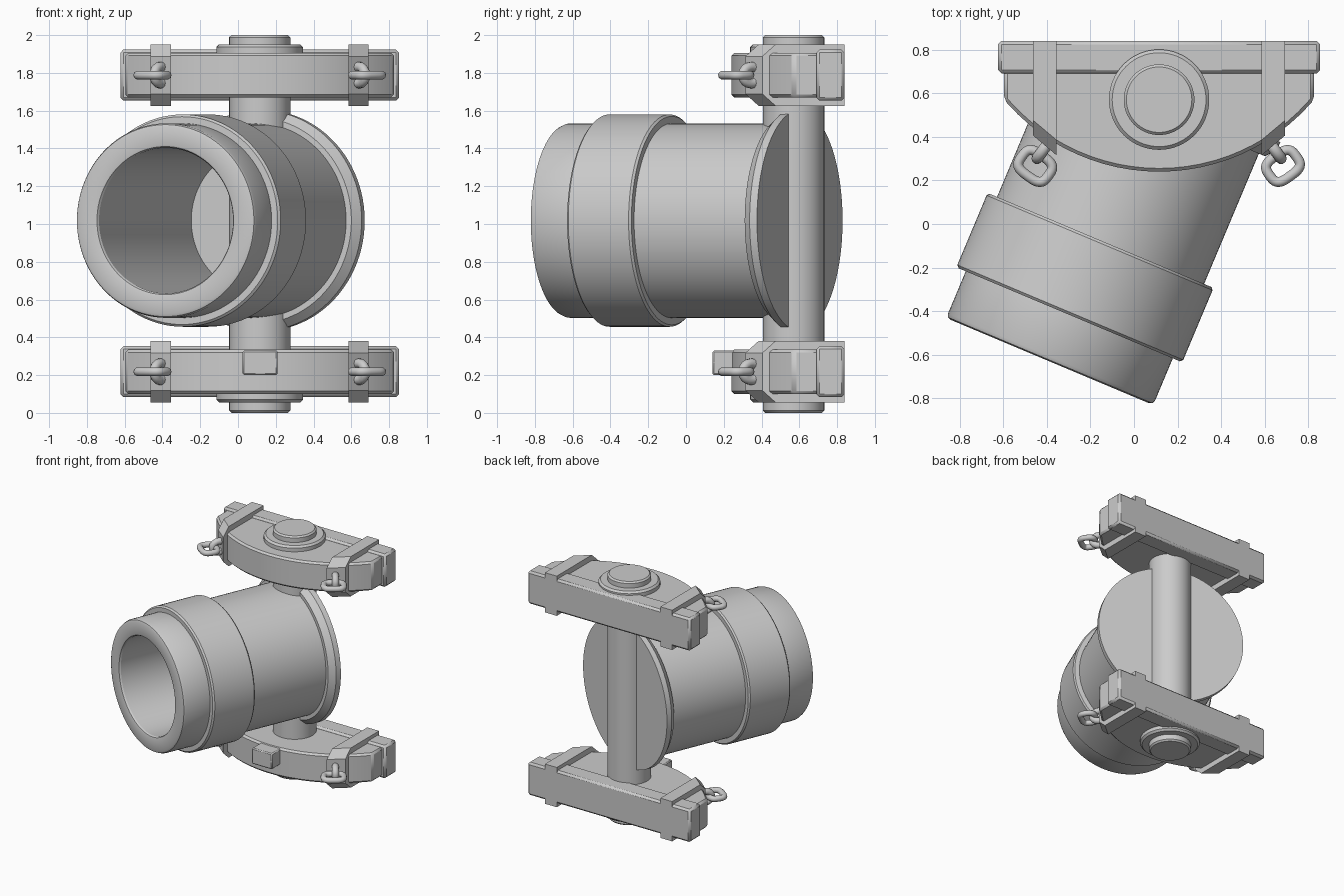
import bpy, bmesh, math
from mathutils import Matrix, Vector

if "Cube" in bpy.data.objects:
    bpy.data.objects.remove(bpy.data.objects["Cube"])

PX, PY, MID = 0.115, 0.57, 1.003      # hinge pin position, mid height
H = 0.785                             # bracket height above/below the middle
TILT = math.radians(22.8)             # barrel yaw


def finish(bm, name, bevel=0.0, angle=30):
    bmesh.ops.recalc_face_normals(bm, faces=bm.faces)
    me = bpy.data.meshes.new(name)
    bm.to_mesh(me)
    bm.free()
    ob = bpy.data.objects.new(name, me)
    bpy.context.collection.objects.link(ob)
    bpy.ops.object.select_all(action='DESELECT')
    bpy.context.view_layer.objects.active = ob
    ob.select_set(True)
    if bevel:
        m = ob.modifiers.new("bevel", 'BEVEL')
        m.width, m.segments, m.limit_method = bevel, 1, 'ANGLE'
        m.angle_limit = math.radians(40)
    bpy.ops.object.shade_smooth_by_angle(angle=math.radians(angle))
    return ob


def lathe(name, profile, matrix, n=96):
    """Revolve (radius, height) points around local z."""
    bm = bmesh.new()
    vs = [bm.verts.new((r, 0, h)) for r, h in profile]
    es = [bm.edges.new(p) for p in zip(vs, vs[1:])]
    bmesh.ops.spin(bm, geom=vs + es, cent=(0, 0, 0), axis=(0, 0, 1),
                   angle=2 * math.pi, steps=n)
    bmesh.ops.remove_doubles(bm, verts=bm.verts, dist=1e-5)
    bm.transform(matrix)
    return finish(bm, name)


def prism(name, outline, depth, bevel=0.0):
    """Extrude a list of 3D outline points along the depth vector."""
    bm = bmesh.new()
    f = bm.faces.new([bm.verts.new(p) for p in outline])
    ext = bmesh.ops.extrude_face_region(bm, geom=[f])
    bmesh.ops.translate(bm, vec=Vector(depth),
                        verts=[v for v in ext['geom'] if isinstance(v, bmesh.types.BMVert)])
    return finish(bm, name, bevel)


def box(name, x0, x1, y0, y1, z0, z1, bevel=0.0):
    return prism(name, [(x0, y0, z0), (x1, y0, z0), (x1, y1, z0), (x0, y1, z0)],
                 (0, 0, z1 - z0), bevel)


def tube_loop(name, pts, radius, matrix):
    """Closed round wire through the points."""
    cu = bpy.data.curves.new(name, 'CURVE')
    cu.dimensions, cu.bevel_depth, cu.bevel_resolution = '3D', radius, 3
    sp = cu.splines.new('POLY')
    sp.points.add(len(pts) - 1)
    for p, c in zip(sp.points, pts):
        p.co = (*(matrix @ Vector(c)), 1)
    sp.use_cyclic_u = True
    ob = bpy.data.objects.new(name, cu)
    bpy.context.collection.objects.link(ob)
    bpy.ops.object.select_all(action='DESELECT')
    bpy.context.view_layer.objects.active = ob
    ob.select_set(True)
    bpy.ops.object.convert(target='MESH')
    bpy.ops.object.shade_smooth_by_angle(angle=math.radians(50))


# Barrel: bore, front collar, raised band, body, rear flange
barrel = [(0, 1.275), (.385, 1.275), (.385, .015), (.392, .003), (.40, 0), (.493, 0),
          (.508, .006), (.515, .022), (.515, .232), (.55, .232), (.562, .244),
          (.562, .59), (.552, .602), (.515, .602), (.515, 1.25), (.545, 1.25),
          (.585, 1.295), (.585, 1.337), (0, 1.337)]
axis = Vector((math.sin(TILT), math.cos(TILT), 0))
start = Vector((PX + .003, PY, 1.018)) - axis * 1.302
lathe("barrel", barrel, Matrix.Translation(start)
      @ axis.to_track_quat('Z', 'Y').to_matrix().to_4x4())

# Hinge pin through both brackets
lathe("hinge_pin", [(0, 0), (.15, 0), (.162, .012), (.162, 1.988), (.15, 2), (0, 2)],
      Matrix.Translation((PX, PY, 0)), 64)

# Bracket plate outline: straight sides and a curved front
R, CY = 0.93, 1.17
arc = [math.radians(a) for a in range(-48, 49, 4)]
plate = [(-.71, .72), (-.71, .57)] + \
        [(R * math.sin(a), CY - R * math.cos(a)) for a in arc] + [(.71, .57), (.71, .72)]

for side, s in (("top", 1), ("bottom", -1)):
    zc = MID + s * H
    prism(side + "_plate", [(PX + x, y, zc - .118) for x, y in plate], (0, 0, .236), .015)
    # Rear rail, bevelled on its front edges only
    z0, z1 = zc - .135, zc + .135
    box(side + "_rail", PX - .738, PX + .738, .69, .84, z0, z1, .016)
    # Washer around the pin end
    lathe(side + "_washer", [(0, .10), (.23, .10), (.23, .148), (.215, .163), (0, .163)],
          Matrix.Translation((PX, PY, zc)) @ Matrix.Diagonal((1, 1, s, 1)), 64)
    for hand, k in (("left", -1), ("right", 1)):
        # Strap wrapped round the plate, front end slanted along the curve
        prof = [(.84, .163), (.385, .163), (.315, .10), (.315, -.10), (.385, -.163), (.84, -.163)]
        bm = bmesh.new()
        loops = []
        for dx, push in ((.47, 0), (.577, .09)):
            loops.append([bm.verts.new((PX + k * dx, y + (push if y < .8 else 0), zc + z))
                          for y, z in prof])
            bm.faces.new(loops[-1])
        for i in range(6):
            j = (i + 1) % 6
            bm.faces.new((loops[0][i], loops[0][j], loops[1][j], loops[1][i]))
        finish(bm, f"{side}_{hand}_strap")
        # Eyelet (vertical loop) and ring link (horizontal loop) on the strap end
        yaw = Matrix.Rotation(k * math.radians(36), 4, 'Z')
        eye = Matrix.Translation((PX + k * .527, .345, zc)) @ yaw
        tube_loop(f"{side}_{hand}_eyelet",
                  [(0, .055 * math.cos(a), .045 * math.sin(a))
                   for a in (i * math.pi / 8 for i in range(16))], .026, eye)
        link = []
        for i in range(32):
            c, d = math.cos(i * math.pi / 16), math.sin(i * math.pi / 16)
            link.append((.075 * math.copysign(abs(c) ** .6, c),
                         .057 * math.copysign(abs(d) ** .6, d), 0))
        tube_loop(f"{side}_{hand}_ring_link", link, .023,
                  Matrix.Translation((PX + k * .568, .266, zc)) @ yaw)

# Small stop block on the lower bracket
box("stop_block", .025, .21, .14, .30, .20, .33, .008)
